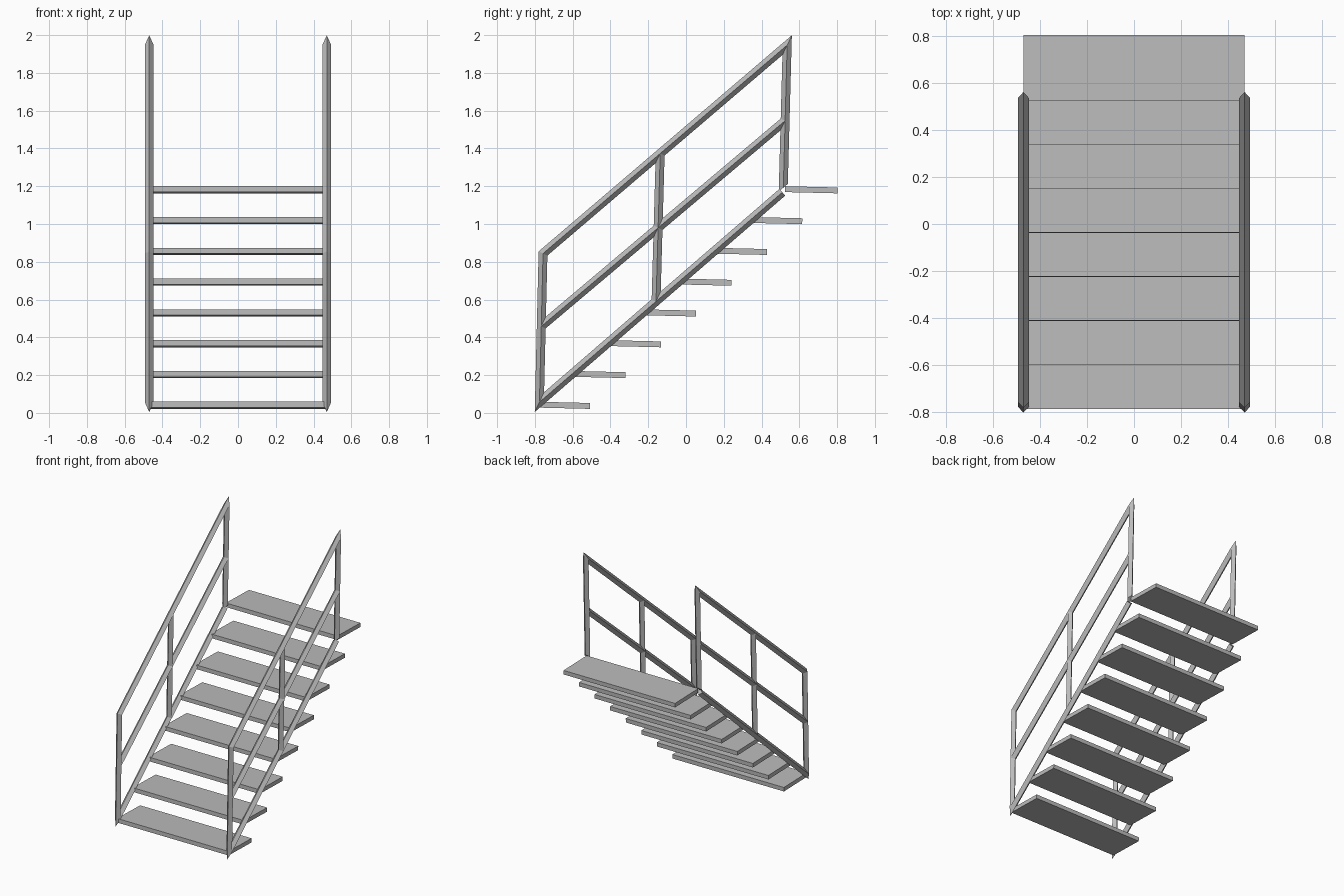
import bpy
import bmesh
from mathutils import Vector

cube = bpy.data.objects.get("Cube")
if cube:
    bpy.data.objects.remove(cube)

grey = bpy.data.materials.new("steel_grey")
grey.use_nodes = True
colour = (0.5, 0.5, 0.5, 1)
grey.diffuse_color = colour
grey.node_tree.nodes["Principled BSDF"].inputs["Base Color"].default_value = colour

RAIL_X = 0.47    # side frame offset
R = 0.0235       # half diagonal of the square tube
STEPS = 8


def prism(name, start, end):
    """Join two matching end loops into a closed solid."""
    bm = bmesh.new()
    a = [bm.verts.new(p) for p in start]
    b = [bm.verts.new(p) for p in end]
    bm.faces.new(a)
    bm.faces.new(b[::-1])
    for i in range(len(a)):
        j = (i + 1) % len(a)
        bm.faces.new((a[i], b[i], b[j], a[j]))
    bmesh.ops.recalc_face_normals(bm, faces=bm.faces)
    mesh = bpy.data.meshes.new(name)
    bm.to_mesh(mesh)
    bm.free()
    mesh.materials.append(grey)
    obj = bpy.data.objects.new(name, mesh)
    bpy.context.collection.objects.link(obj)
    return obj


def bar(name, x, p, q, cut_p, cut_q):
    """Diamond tube from p to q in the YZ plane, its ends cut along given directions."""
    d = (q - p).normalized()
    n = Vector((-d.y, d.x))

    def loop(c, cut):
        side = cut * (R / cut.dot(n))
        pts = [(x + R, c), (x, c + side), (x - R, c), (x, c - side)]
        return [(px, v.x, v.y) for px, v in pts]

    return prism(name, loop(p, cut_p), loop(q, cut_q))


# Frame joints (y, z)
foot = Vector((-0.776, 0.057))
front_top = Vector((-0.757, 0.844))
rear_top = Vector((0.5355, 1.947))
rear_foot = Vector((0.515, 1.192))
low_end = Vector((0.51, 1.168))
mid_front = foot.lerp(front_top, 0.51)
mid_rear = rear_foot.lerp(rear_top, 0.47)
centre_foot = foot.lerp(low_end, 0.48)
centre_top = front_top.lerp(rear_top, 0.48)

up = (front_top - foot).normalized()
slope = (rear_top - front_top).normalized()
square = Vector((-slope.y, slope.x))
sharp = (up + slope).normalized()    # mitre at the acute corners
blunt = (up - slope).normalized()    # mitre at the obtuse corner

for side, x in (("left", RAIL_X), ("right", -RAIL_X)):
    bar(side + "_front_post", x, foot, front_top, sharp, blunt)
    bar(side + "_handrail", x, front_top, rear_top, blunt, sharp)
    bar(side + "_rear_post", x, rear_foot, rear_top, slope, sharp)
    bar(side + "_stringer", x, foot, low_end, sharp, square)
    bar(side + "_middle_rail", x, mid_front, mid_rear, up, up)
    bar(side + "_middle_post", x, centre_foot, centre_top, slope, slope)

# Treads, leaning slightly with the frame
back = Vector((up.y, -up.x))
for i in range(STEPS):
    corner = Vector((-0.786, 0.028)) + i * Vector((0.1872, 0.163))
    section = [corner, corner + back * 0.278,
               corner + back * 0.278 + up * 0.031, corner + up * 0.031]
    prism(f"tread_{i + 1}",
          [(-RAIL_X, v.x, v.y) for v in section],
          [(RAIL_X, v.x, v.y) for v in section])
